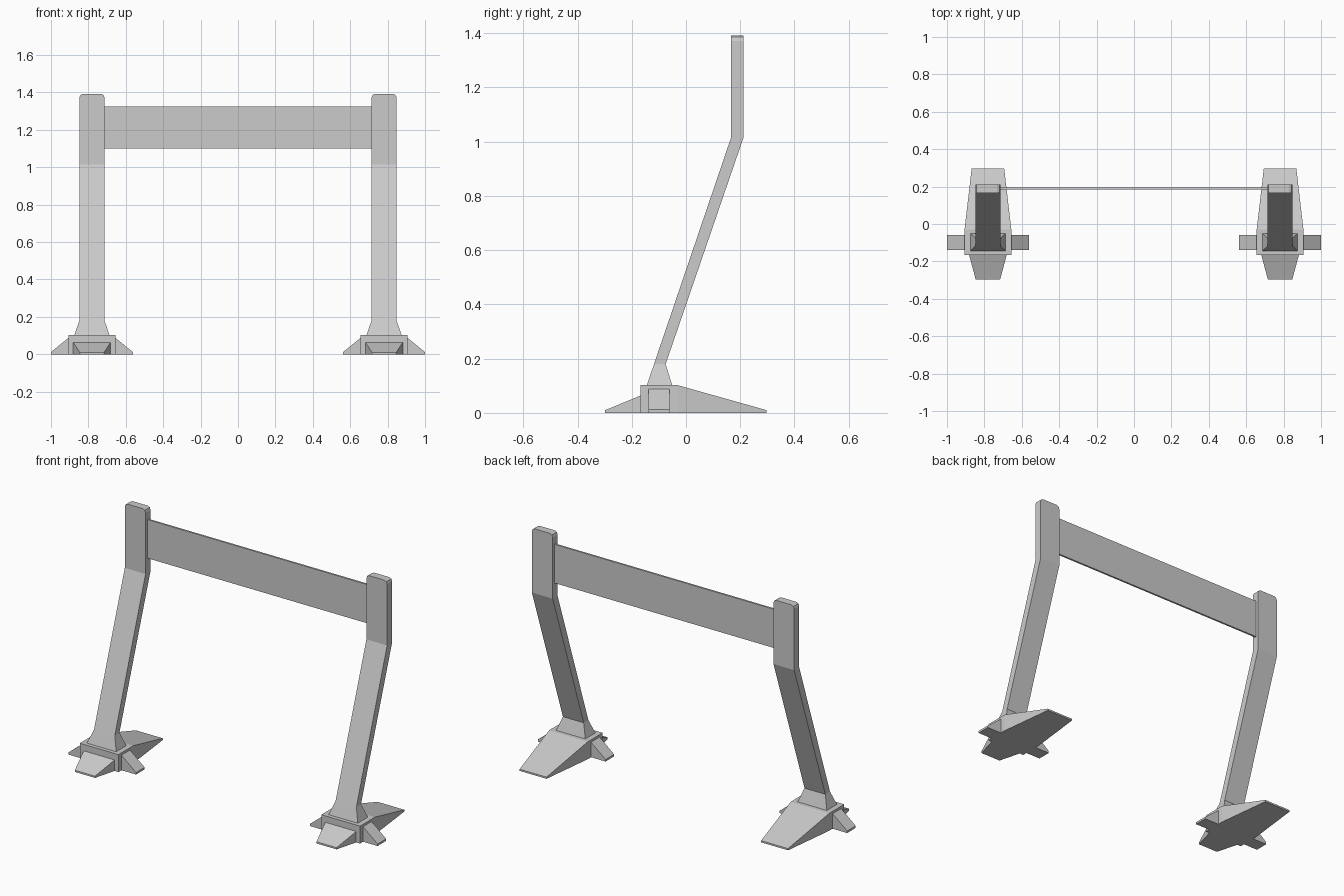
import bpy
import bmesh

cube = bpy.data.objects.get("Cube")
if cube:
    bpy.data.objects.remove(cube, do_unlink=True)

grey = bpy.data.materials.new("light_grey")
grey.use_nodes = True
colour = (0.6, 0.6, 0.6, 1)
grey.diffuse_color = colour
grey.node_tree.nodes["Principled BSDF"].inputs["Base Color"].default_value = colour


def loft(name, rings, x=0.0):
    """Skin a row of four-cornered cross-sections and cap both ends."""
    bm = bmesh.new()
    loops = [[bm.verts.new(p) for p in ring] for ring in rings]
    for a, b in zip(loops, loops[1:]):
        for i in range(4):
            j = (i + 1) % 4
            bm.faces.new((a[i], a[j], b[j], b[i]))
    bm.faces.new(loops[0])
    bm.faces.new(loops[-1])
    bmesh.ops.recalc_face_normals(bm, faces=bm.faces)
    mesh = bpy.data.meshes.new(name)
    bm.to_mesh(mesh)
    bm.free()
    mesh.materials.append(grey)
    obj = bpy.data.objects.new(name, mesh)
    obj.location.x = x
    bpy.context.collection.objects.link(obj)
    return obj


def across_z(z, w, y0, y1):
    return [(-w, y0, z), (w, y0, z), (w, y1, z), (-w, y1, z)]


def across_y(y, w, z1):
    return [(-w, y, 0), (w, y, 0), (w, y, z1), (-w, y, z1)]


def across_x(x, y0, y1, z1):
    return [(x, y0, 0), (x, y1, 0), (x, y1, z1), (x, y0, z1)]


for side, s in (("left", 1), ("right", -1)):
    x = 0.781 * s
    # Leaning post with flared base, upright top and softened top corners
    loft(side + "_post", [
        across_z(0.10, 0.095, -0.145, -0.05),
        across_z(0.18, 0.067, -0.118, -0.075),
        across_z(1.015, 0.067, 0.166, 0.212),
        across_z(1.372, 0.067, 0.166, 0.212),
        across_z(1.386, 0.062, 0.166, 0.212),
        across_z(1.392, 0.049, 0.166, 0.212)], x)
    # Foot block running into a long sloping heel
    loft(side + "_foot", [
        across_y(-0.167, 0.125, 0.102),
        across_y(-0.03, 0.125, 0.102),
        across_y(0.297, 0.087, 0.01)], x)
    # Wedge toe at the front
    loft(side + "_toe", [
        across_y(-0.298, 0.065, 0.01),
        across_y(-0.16, 0.102, 0.067)], x)
    # Stabiliser wedges on both sides of the foot
    for part, d in (("outer", s), ("inner", -s)):
        loft(f"{side}_{part}_stabiliser", [
            across_x(0.12 * d, -0.139, -0.06, 0.092),
            across_x(0.219 * d, -0.139, -0.06, 0.012)], x)

# Thin panel between the posts
loft("cross_panel", [
    across_z(1.10, 0.715, 0.184, 0.195),
    across_z(1.326, 0.715, 0.184, 0.195)])
